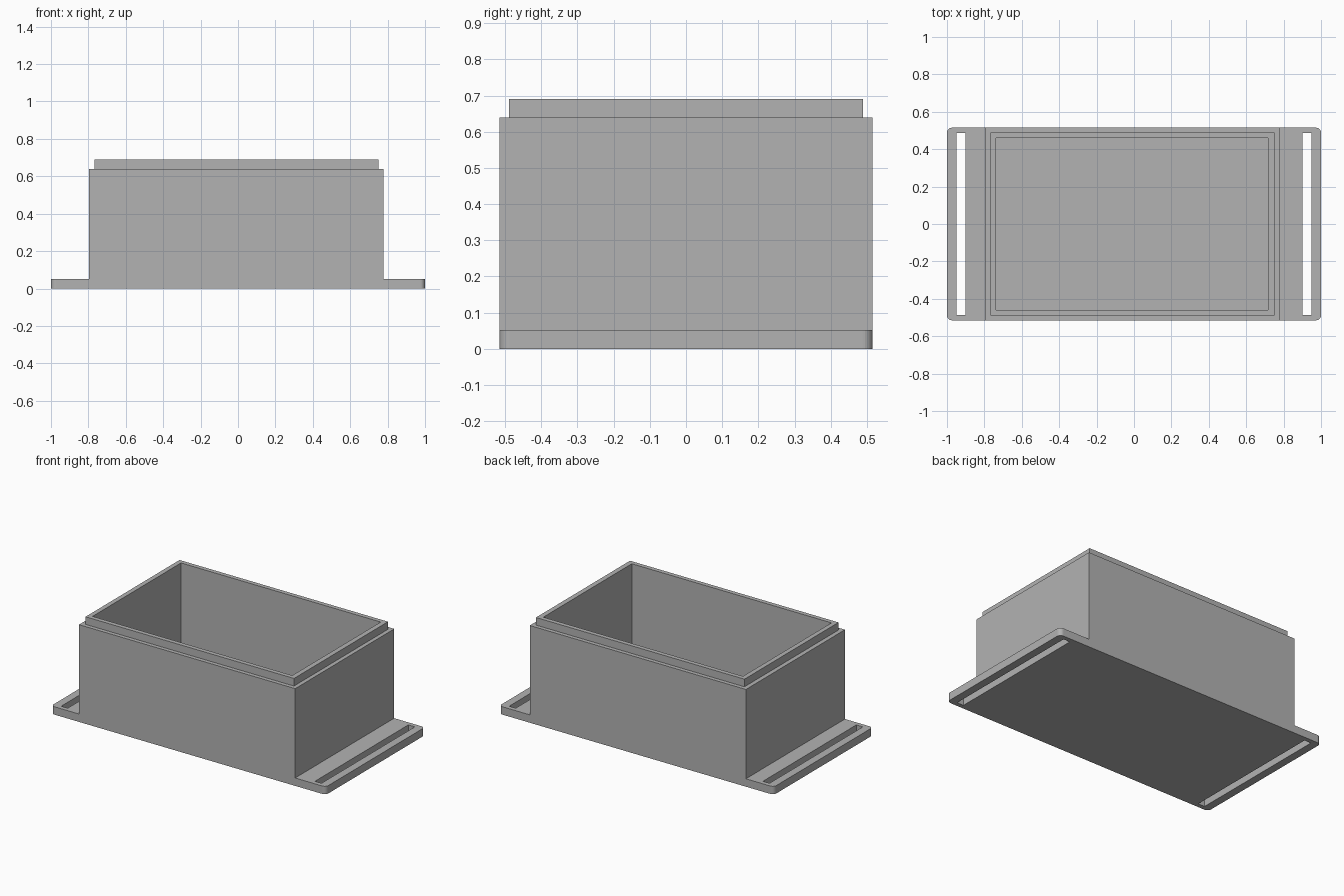
import bpy, bmesh, math

cube = bpy.data.objects.get("Cube")
if cube:
    bpy.data.objects.remove(cube, do_unlink=True)

grey = bpy.data.materials.new("plain grey")
grey.use_nodes = True
colour = (0.45, 0.45, 0.45, 1)
grey.diffuse_color = colour
grey.node_tree.nodes["Principled BSDF"].inputs["Base Color"].default_value = colour


def rect(x0, x1, y0, y1, radius=0.0, steps=6):
    """Outline of a rectangle, with rounded corners if a radius is given."""
    if not radius:
        return [(x0, y0), (x1, y0), (x1, y1), (x0, y1)]
    corners = [(x1 - radius, y1 - radius), (x0 + radius, y1 - radius),
               (x0 + radius, y0 + radius), (x1 - radius, y0 + radius)]
    points = []
    for i, (cx, cy) in enumerate(corners):
        for s in range(steps + 1):
            a = math.pi / 2 * (i + s / steps)
            points.append((cx + radius * math.cos(a), cy + radius * math.sin(a)))
    return points


def prism(name, outlines, z0, z1):
    """Extrude an outer outline with holes from z0 to z1."""
    bm = bmesh.new()
    edges = []
    for outline in outlines:
        vs = [bm.verts.new((x, y, z0)) for x, y in outline]
        edges += [bm.edges.new((a, b)) for a, b in zip(vs, vs[1:] + vs[:1])]
    bmesh.ops.triangle_fill(bm, edges=edges, use_beauty=True, use_dissolve=False)
    ext = bmesh.ops.extrude_face_region(bm, geom=bm.faces[:], use_keep_orig=True)
    top = [v for v in ext["geom"] if isinstance(v, bmesh.types.BMVert)]
    bmesh.ops.translate(bm, verts=top, vec=(0, 0, z1 - z0))
    bmesh.ops.recalc_face_normals(bm, faces=bm.faces[:])
    mesh = bpy.data.meshes.new(name)
    bm.to_mesh(mesh)
    bm.free()
    mesh.materials.append(grey)
    obj = bpy.data.objects.new(name, mesh)
    bpy.context.collection.objects.link(obj)
    return obj


BASE, SHOULDER, TOP = 0.052, 0.64, 0.69
inner = rect(-0.737, 0.717, -0.46, 0.46)

# Base plate with a strap slot in each flange; its top is also the box floor
prism("base_plate", [rect(-1, 1, -0.515, 0.515, 0.027),
                     rect(-0.948, -0.90, -0.486, 0.486),
                     rect(0.90, 0.948, -0.486, 0.486)], 0, BASE)

# Open box walls
prism("box_walls", [rect(-0.797, 0.777, -0.515, 0.515), inner], BASE, SHOULDER)

# Stepped lip that a lid would fit over
prism("lid_lip", [rect(-0.768, 0.75, -0.489, 0.489), inner], SHOULDER, TOP)
